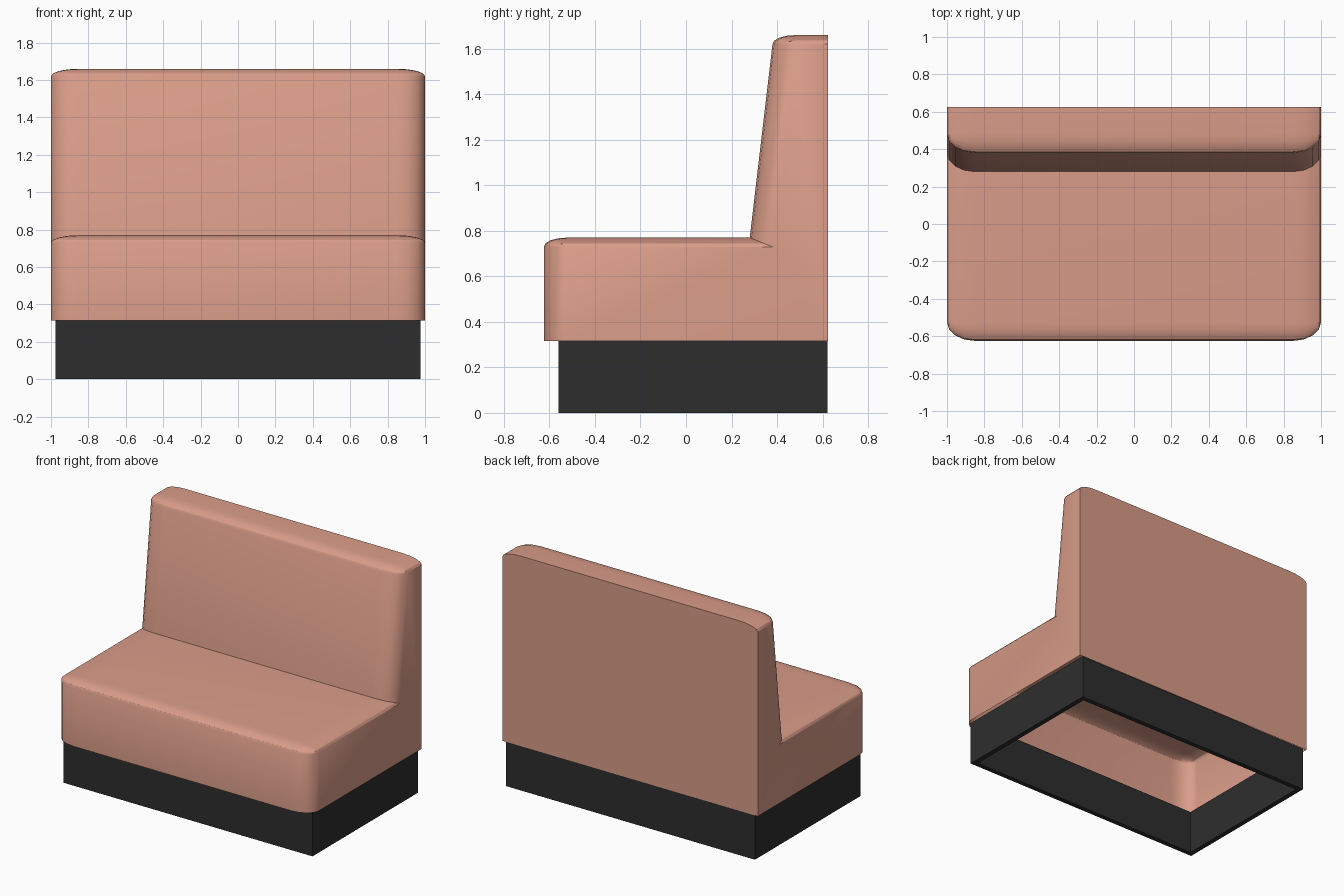
import bpy, bmesh, math

if "Cube" in bpy.data.objects:
    bpy.data.objects.remove(bpy.data.objects["Cube"])


def material(name, rgb):
    m = bpy.data.materials.new(name)
    m.diffuse_color = (*rgb, 1)
    m.use_nodes = True
    m.node_tree.nodes["Principled BSDF"].inputs["Base Color"].default_value = m.diffuse_color
    return m


SALMON = material("salmon upholstery", (0.70, 0.335, 0.25))
BLACK = material("black plinth", (0.027, 0.027, 0.027))

SEG = 4                                  # facets per rounded corner
ANGLES = [math.pi / 2 * i / SEG for i in range(SEG + 1)]
RX, RY, RZ = 0.15, 0.10, 0.04            # corner radii
BOTTOM, BACK = 0.315, 0.625


def rounded(cy, cz, r):
    """Quarter ellipse from the front face up to the top face."""
    return [(cy - RY * r * math.cos(a), cz + RZ * r * math.sin(a)) for a in ANGLES]


def section(r):
    """Side profile of the bench; r is 1 in the middle and 0 at the ends."""
    return ([(-0.525 - RY * r, BOTTOM)]
            + rounded(-0.525, 0.73, r)                  # seat nose
            + [(0.38 - RY * r, 0.73 + RZ * r)]          # crease
            + rounded(0.48, 1.62, r)                    # top of backrest
            + [(BACK, 1.62 + RZ * r), (BACK, BOTTOM)])  # flat back


# Upholstery: side profile lofted across the width, open underneath
right = [(1 - RX + RX * math.sin(a), math.cos(a)) for a in ANGLES]
columns = [(-x, r) for x, r in reversed(right)] + right
bm = bmesh.new()
grid = [[bm.verts.new((x, y, z)) for y, z in section(max(r, 0))] for x, r in columns]
for a, b in zip(grid, grid[1:]):
    for i in range(len(a) - 1):
        bm.faces.new((a[i], b[i], b[i + 1], a[i + 1]))
bm.faces.new(grid[0])
bm.faces.new(grid[-1][::-1])
bmesh.ops.remove_doubles(bm, verts=bm.verts, dist=1e-4)
bmesh.ops.recalc_face_normals(bm, faces=bm.faces)
me = bpy.data.meshes.new("upholstered_seat")
bm.to_mesh(me)
bm.free()
me.materials.append(SALMON)
seat = bpy.data.objects.new("upholstered_seat", me)
bpy.context.collection.objects.link(seat)
bpy.context.view_layer.objects.active = seat
seat.select_set(True)
bpy.ops.object.shade_smooth_by_angle(angle=math.radians(30))


# Plinth: open frame of four boards
def board(name, x0, x1, y0, y1):
    bpy.ops.mesh.primitive_cube_add(
        size=1, location=((x0 + x1) / 2, (y0 + y1) / 2, BOTTOM / 2))
    o = bpy.context.object
    o.name = name
    o.scale = (x1 - x0, y1 - y0, BOTTOM)
    o.data.materials.append(BLACK)


W, F, B, T = 0.975, -0.56, 0.622, 0.035
board("plinth_front", -W, W, F, F + T)
board("plinth_back", -W, W, B - T, B)
board("plinth_left", -W, -W + T, F + T, B - T)
board("plinth_right", W - T, W, F + T, B - T)
